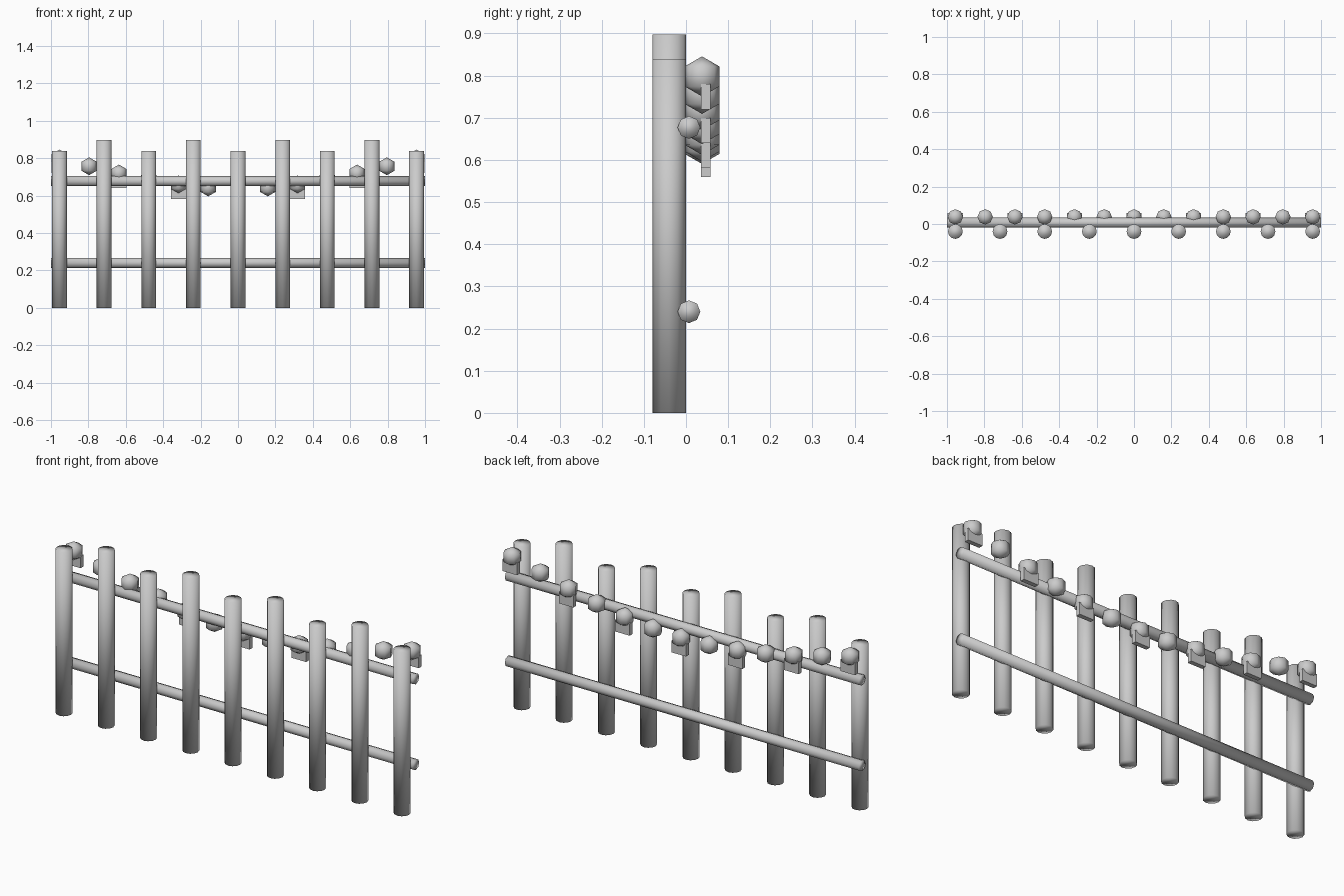
import bpy
import math

# Remove the default cube
cube = bpy.data.objects.get("Cube")
if cube:
    bpy.data.objects.remove(cube, do_unlink=True)

# Single flat colour
grey = bpy.data.materials.new("light_grey")
grey.use_nodes = True
colour = (0.6, 0.6, 0.6, 1.0)
grey.diffuse_color = colour
bsdf = next(n for n in grey.node_tree.nodes if n.type == 'BSDF_PRINCIPLED')
bsdf.inputs["Base Color"].default_value = colour

END_X = 0.955


def finish(name, smooth=True):
    obj = bpy.context.object
    obj.name = name
    obj.data.name = name
    obj.data.materials.clear()
    obj.data.materials.append(grey)
    for poly in obj.data.polygons:
        poly.use_smooth = smooth
    return obj


def spread(count):
    return [-END_X + 2 * END_X * i / (count - 1) for i in range(count)]


# Upright posts, alternating short and tall
for i, x in enumerate(spread(9)):
    height = 0.897 if i % 2 else 0.838
    bpy.ops.mesh.primitive_cylinder_add(
        vertices=12, radius=0.0395, depth=height, location=(x, -0.04, height / 2))
    finish(f"post_{i + 1}")

# Horizontal rails behind the posts
for name, z in (("lower_rail", 0.24), ("upper_rail", 0.677)):
    bpy.ops.mesh.primitive_cylinder_add(
        vertices=8, radius=0.027, depth=2.0, location=(0, 0.007, z),
        rotation=(0, math.pi / 2, 0))
    finish(name)

# Sagging garland of bulbs, with a small tag under every second one
for i, x in enumerate(spread(13)):
    z = 0.798 - 0.16 * math.sin(math.pi * i / 12)
    bpy.ops.mesh.primitive_uv_sphere_add(
        segments=8, ring_count=3, radius=0.0475, location=(x, 0.038, z))
    finish(f"garland_bulb_{i + 1}")
    if i % 2 == 0:
        bpy.ops.mesh.primitive_cube_add(size=1, location=(x, 0.047, z - 0.048))
        tag = finish(f"garland_tag_{i // 2 + 1}", smooth=False)
        tag.scale = (0.082, 0.023, 0.06)
